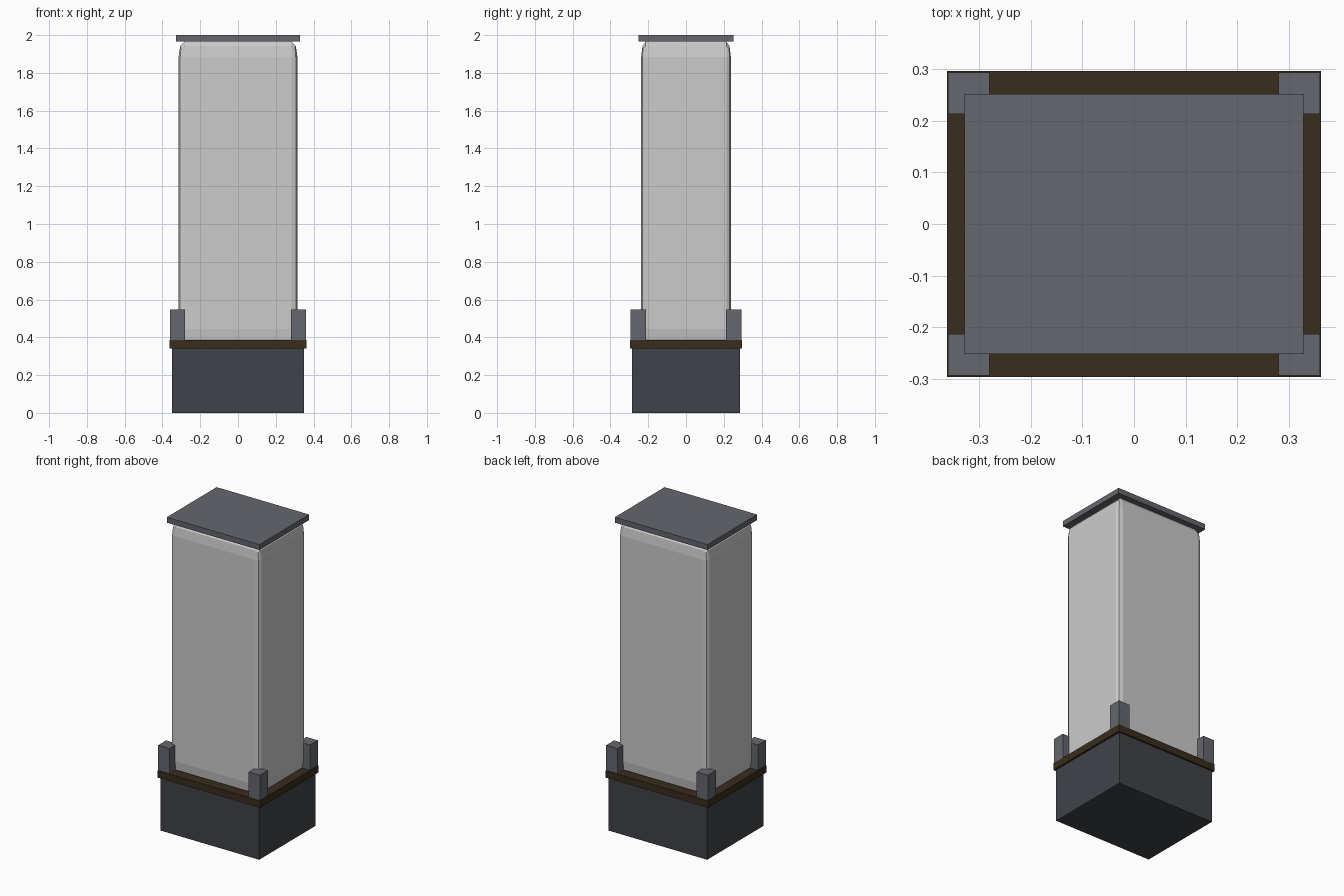
import bpy, bmesh
from mathutils import Matrix, Vector

if "Cube" in bpy.data.objects:
    bpy.data.objects.remove(bpy.data.objects["Cube"])


def material(name, rgb):
    m = bpy.data.materials.new(name)
    m.diffuse_color = (*rgb, 1)
    m.use_nodes = True
    m.node_tree.nodes["Principled BSDF"].inputs["Base Color"].default_value = m.diffuse_color
    return m


dark = material("dark_metal", (0.05, 0.055, 0.065))
steel = material("grey_metal", (0.13, 0.135, 0.155))
bronze = material("dark_bronze", (0.04, 0.025, 0.012))
pale = material("pale_panel", (0.72, 0.73, 0.75))


def box(name, lo, hi, mat, bevel=0):
    """Box between two corners; the bevel is a fraction of each dimension."""
    lo, hi = Vector(lo), Vector(hi)
    bm = bmesh.new()
    bmesh.ops.create_cube(bm, size=1)
    if bevel:
        bmesh.ops.bevel(bm, geom=bm.edges[:], offset=bevel, segments=2,
                        profile=0.5, affect='EDGES')
    bm.transform(Matrix.Translation((lo + hi) / 2) @ Matrix.Diagonal((*(hi - lo), 1)))
    me = bpy.data.meshes.new(name)
    bm.to_mesh(me)
    bm.free()
    me.materials.append(mat)
    ob = bpy.data.objects.new(name, me)
    bpy.context.collection.objects.link(ob)
    return ob


def centred(name, hx, hy, z0, z1, mat, bevel=0):
    return box(name, (-hx, -hy, z0), (hx, hy, z1), mat, bevel)


# Plinth and trim ledge
centred("base", 0.35, 0.285, 0, 0.34, dark)
centred("base_trim", 0.362, 0.296, 0.34, 0.385, bronze)

# Tall softened body and its lid
centred("body", 0.315, 0.2375, 0.365, 1.965, pale, 0.05)
centred("lid", 0.328, 0.252, 1.965, 2.0, steel)

# Corner posts
for sx, side in ((-1, "left"), (1, "right")):
    for sy, end in ((-1, "front"), (1, "back")):
        x, y = sx * 0.32, sy * 0.253
        box(f"{end}_{side}_post", (x - 0.04, y - 0.04, 0.385),
            (x + 0.04, y + 0.04, 0.547), steel)
